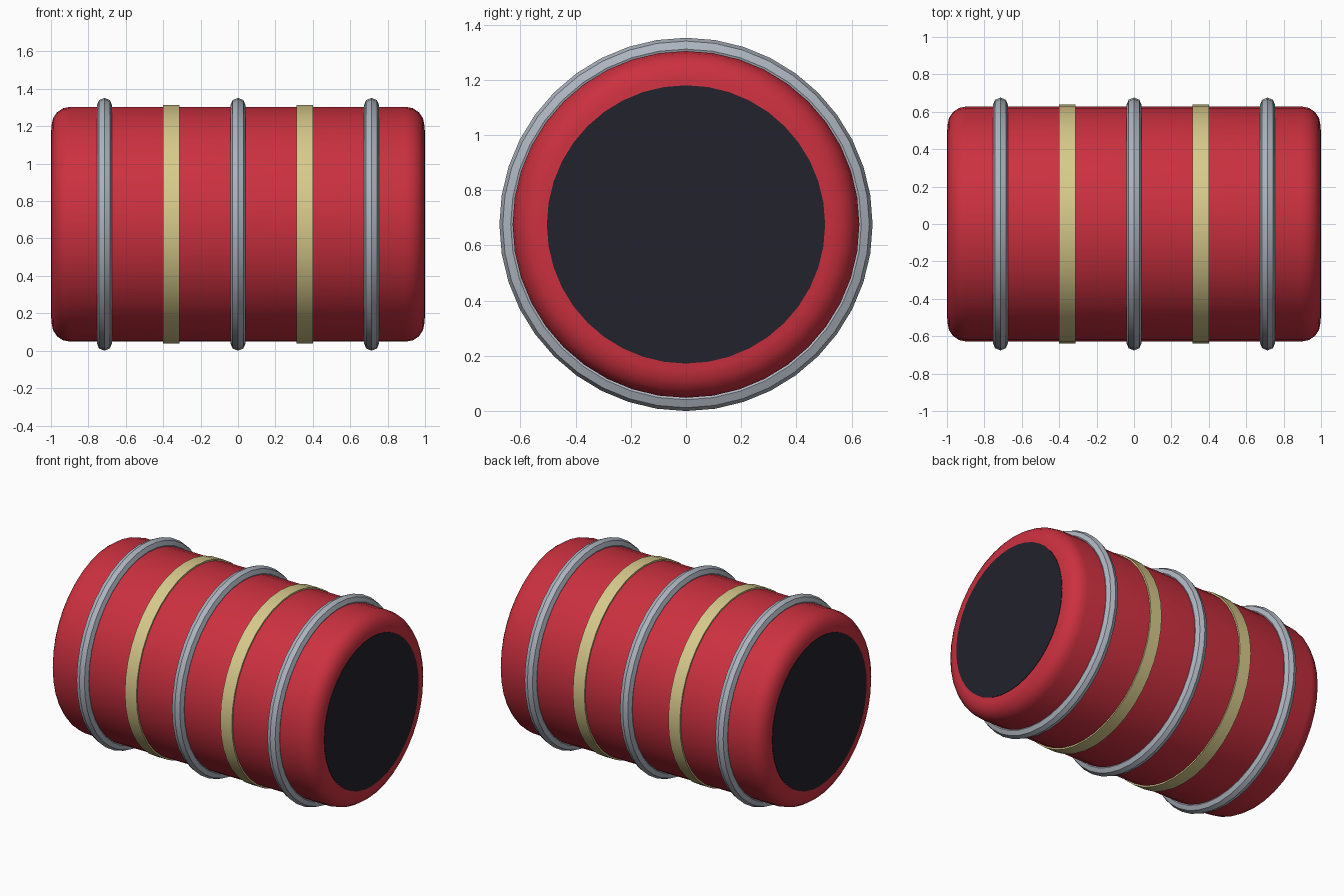
import bpy, math

if "Cube" in bpy.data.objects:
    bpy.data.objects.remove(bpy.data.objects["Cube"])

CZ = 0.676  # height of the barrel axis

def mat(name, c):
    m = bpy.data.materials.new(name)
    m.diffuse_color = (*c, 1)
    m.use_nodes = True
    m.node_tree.nodes["Principled BSDF"].inputs["Base Color"].default_value = m.diffuse_color
    return m

RED = mat("red", (0.60, 0.03, 0.05))
STEEL = mat("steel grey", (0.42, 0.46, 0.52))
CREAM = mat("pale yellow", (0.68, 0.59, 0.26))
DARK = mat("near black", (0.016, 0.016, 0.025))

def lathe(name, profile, material, n, closed=False):
    """Spin (x, radius) points about the x axis; open profiles get end caps."""
    verts, faces = [], []
    for x, r in profile:
        for i in range(n):
            a = 2 * math.pi * i / n
            verts.append((x, r * math.cos(a), CZ + r * math.sin(a)))
    k = len(profile)
    for p in range(k if closed else k - 1):
        q = (p + 1) % k
        for i in range(n):
            j = (i + 1) % n
            faces.append((p * n + i, q * n + i, q * n + j, p * n + j))
    if not closed:
        faces.append(tuple(range(n)))
        faces.append(tuple(reversed(range((k - 1) * n, k * n))))
    me = bpy.data.meshes.new(name)
    me.from_pydata(verts, [], faces)
    me.materials.append(material)
    ob = bpy.data.objects.new(name, me)
    bpy.context.collection.objects.link(ob)
    bpy.ops.object.select_all(action='DESELECT')
    ob.select_set(True)
    bpy.context.view_layer.objects.active = ob
    bpy.ops.object.mode_set(mode='EDIT')
    bpy.ops.mesh.select_all(action='SELECT')
    bpy.ops.mesh.normals_make_consistent(inside=False)
    bpy.ops.object.mode_set(mode='OBJECT')
    bpy.ops.object.shade_smooth_by_angle(angle=math.radians(32))
    return ob

# Barrel body with rounded rims
R, B, E = 0.628, 0.1, 0.997
rim = [(E - B + B * math.sin(t), R - B + B * math.cos(t))
       for t in (math.pi / 2 * i / 4 for i in range(5))]
lathe("barrel_body", [(-x, r) for x, r in reversed(rim)] + rim, RED, 40)

# Raised steel hoops
for i, x in enumerate((-0.714, 0, 0.714)):
    ring = [(x + 0.041 * math.sin(math.pi / 4 * k), 0.635 + 0.041 * math.cos(math.pi / 4 * k))
            for k in range(8)]
    lathe(f"hoop_{i + 1}", ring, STEEL, 40, closed=True)

# Flat painted bands
for i, x in enumerate((-0.357, 0.357)):
    lathe(f"band_{i + 1}", [(x - 0.043, 0.638), (x + 0.043, 0.638)], CREAM, 40)

# Dark end plates
for side, s in (("left", -1), ("right", 1)):
    lathe(f"end_plate_{side}", [(s * 0.99, 0.504), (s * 1.0, 0.504)], DARK, 40)
